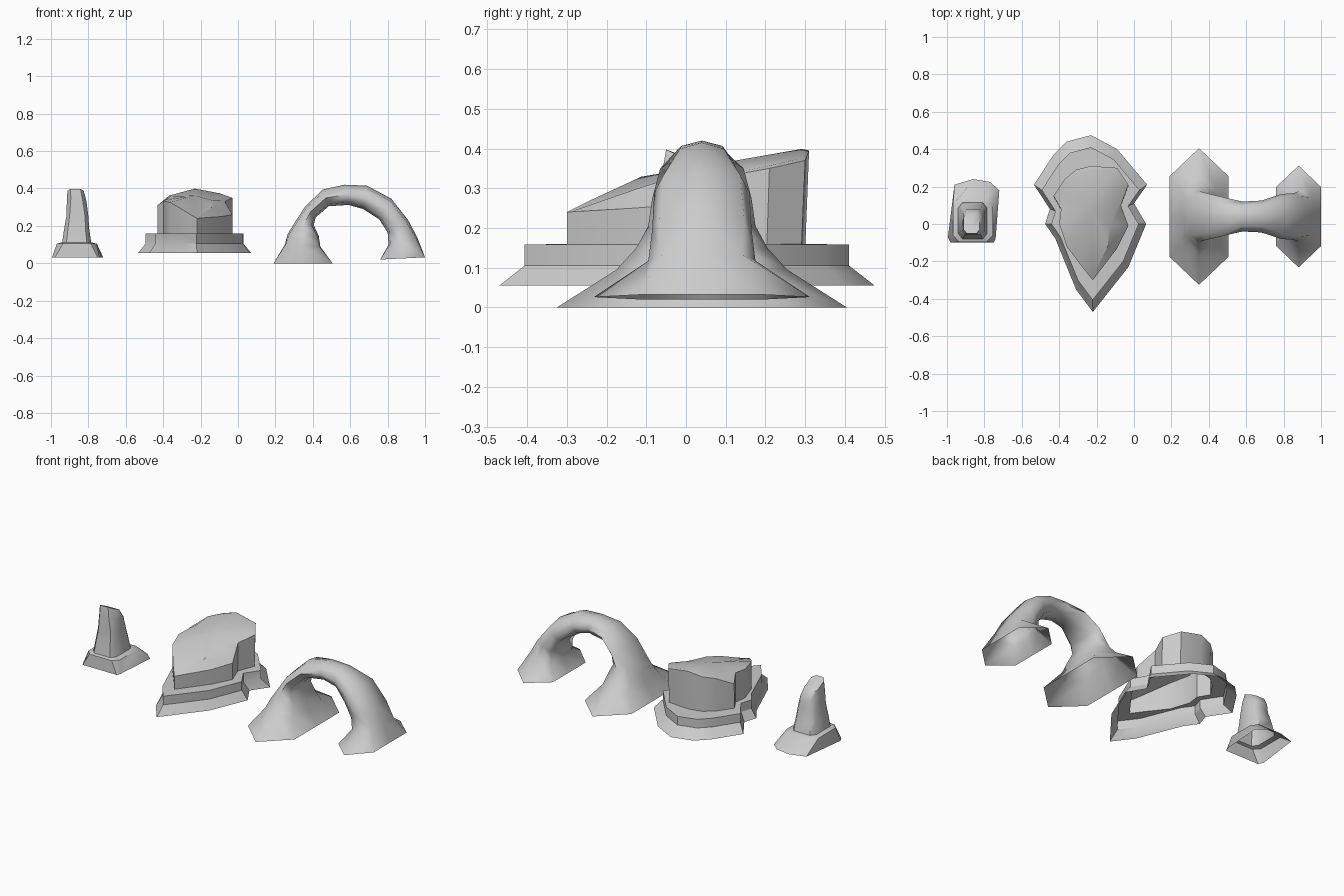
import bpy, math

if "Cube" in bpy.data.objects:
    bpy.data.objects.remove(bpy.data.objects["Cube"])


def loft(name, rings, closed_top=None, smooth=30):
    """Skin equal-length rings of points; the ends stay open unless a top point is given."""
    n = len(rings[0])
    verts = [p for r in rings for p in r]
    faces = []
    for k in range(len(rings) - 1):
        for i in range(n):
            j = (i + 1) % n
            faces.append((k * n + i, k * n + j, (k + 1) * n + j, (k + 1) * n + i))
    if closed_top:
        verts.append(closed_top)
        base = (len(rings) - 1) * n
        faces += [(base + i, base + (i + 1) % n, len(verts) - 1) for i in range(n)]
    mesh = bpy.data.meshes.new(name)
    mesh.from_pydata(verts, [], faces)
    ob = bpy.data.objects.new(name, mesh)
    bpy.context.collection.objects.link(ob)
    bpy.ops.object.select_all(action='DESELECT')
    ob.select_set(True)
    bpy.context.view_layer.objects.active = ob
    bpy.ops.object.mode_set(mode='EDIT')
    bpy.ops.mesh.select_all(action='SELECT')
    bpy.ops.mesh.normals_make_consistent(inside=False)
    bpy.ops.object.mode_set(mode='OBJECT')
    bpy.ops.object.shade_smooth_by_angle(angle=math.radians(smooth))
    return ob


# Rock spire: uneven skirt, then rounded-square rings leaning up to a slanted tip
def square_ring(x0, x1, y0, y1, z, c=0.3, tilt=0.0):
    cx, cy = c * (x1 - x0) / 2, c * (y1 - y0) / 2
    pts = [(x0 + cx, y0), (x1 - cx, y0), (x1, y0 + cy), (x1, y1 - cy),
           (x1 - cx, y1), (x0 + cx, y1), (x0, y1 - cy), (x0, y0 + cy)]
    return [(x, y, z - tilt * (y - y0)) for x, y in pts]


skirt = [(-.98, -.10), (-.75, -.10), (-.74, -.08), (-.72, .18),
         (-.77, .225), (-.86, .24), (-.96, .21), (-.995, -.07)]
spire = [[(x, y, .03) for x, y in skirt],
         square_ring(-.968, -.755, -.095, .14, .105),
         square_ring(-.94, -.785, -.08, .115, .112),
         square_ring(-.93, -.795, -.07, .10, .18),
         square_ring(-.918, -.80, -.06, .08, .25),
         square_ring(-.915, -.81, -.06, .08, .34, .4, .3),
         square_ring(-.912, -.825, -.05, .055, .398, .4, .5)]
loft("rock_spire", spire, (-.87, -.01, .382), 50)

# Mesa: flared base, vertical ledge, then a block with a sloping notched top
foot = [(-.23, .475), (-.09, .40), (.07, .21), (0, .11), (.065, 0), (-.03, -.23), (-.22, -.47),
        (-.31, -.35), (-.42, -.08), (-.475, 0), (-.45, .08), (-.535, .21), (-.43, .37), (-.36, .44)]
block = [(-.23, .31, .395), (-.09, .30, .37), (-.03, .21, .35), (-.07, .10, .33), (-.03, -.01, .26),
         (-.09, -.13, .25), (-.22, -.30, .24), (-.27, -.24, .27), (-.36, -.12, .325), (-.40, 0, .335),
         (-.39, .08, .34), (-.43, .15, .31), (-.37, .24, .36), (-.31, .29, .375)]


def scaled(z, s):
    return [(-.23 + (x + .23) * s, y * s, z) for x, y in foot]


cap = [(-.225 + (x + .225) * .94, y * .94, z + .004) for x, y, z in block]
cap[4] = (-.13, -.01, .335)
cap[5] = (-.14, -.12, .30)
cap[11] = (-.36, .13, .358)
under = [(x, y * .97, .16) for x, y, z in block]
under[6] = (-.22, -.30, .16)
loft("mesa", [scaled(.055, 1), scaled(.105, .865), scaled(.158, .865), under, block, cap],
     (-.23, .08, .362))


# Natural arch: eight-sided sections swept from one splayed foot to the other
def arch_ring(ox, oz, ix, iz, half, square=.75, ridge=.65):
    # (ox, oz) is the outer edge, (ix, iz) the inner edge, half the depth to each side
    ring = []
    for u, v in [(1, 0), (square, ridge), (0, 1), (-square, ridge),
                 (-1, 0), (-square, -ridge), (0, -1), (square, -ridge)]:
        t = (1 - u) / 2
        ring.append((ox + (ix - ox) * t, .04 + v * half, oz + (iz - oz) * t))
    return ring


arch = [arch_ring(.19, 0, .505, 0, .365, 1, .59),
        arch_ring(.25, .10, .44, .09, .215, .95),
        arch_ring(.265, .155, .432, .145, .165, .9),
        arch_ring(.295, .205, .405, .205, .135, .8, .75),
        arch_ring(.36, .305, .415, .245, .125, .75, .75),
        arch_ring(.455, .395, .485, .305, .105),
        arch_ring(.57, .42, .59, .312, .08),
        arch_ring(.69, .415, .67, .29, .085),
        arch_ring(.82, .345, .755, .235, .12, .8, .8),
        arch_ring(.91, .23, .80, .165, .125, .8, .85),
        arch_ring(.96, .135, .805, .10, .135, .9, .75),
        arch_ring(1.0, .032, .76, .02, .272, 1, .58)]
loft("natural_arch", arch, None, 75)
